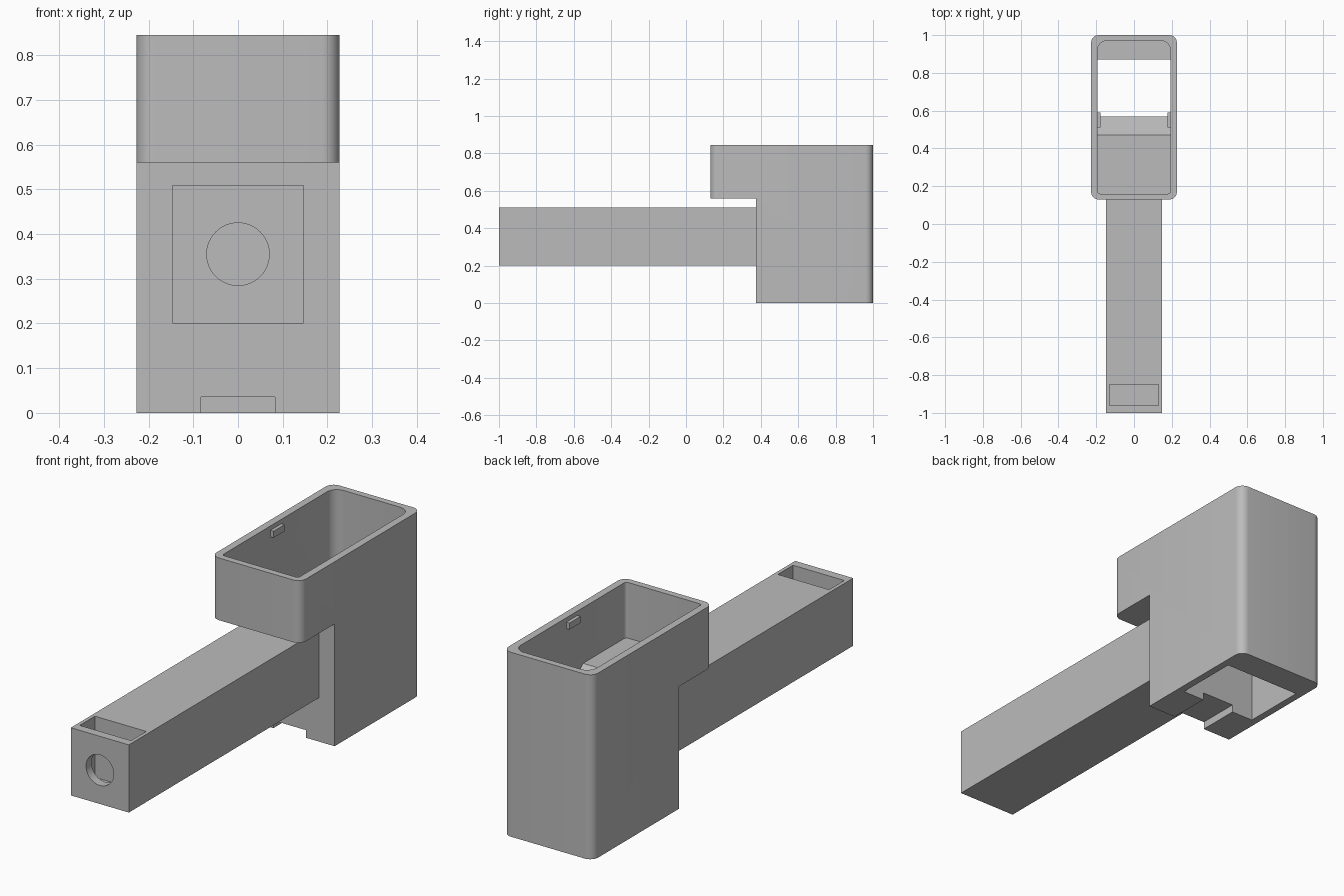
import bpy, bmesh, math
from mathutils import Vector

cube = bpy.data.objects.get("Cube")
if cube:
    bpy.data.objects.remove(cube, do_unlink=True)

grey = bpy.data.materials.new("plain_grey")
grey.use_nodes = True
COLOUR = (0.5, 0.5, 0.5, 1)
grey.diffuse_color = COLOUR
grey.node_tree.nodes["Principled BSDF"].inputs["Base Color"].default_value = COLOUR


def prism(name, profile, half_width, rounding=()):
    """Extrude a (y, z) profile along x; rounding lists (y, radius) of upright edges."""
    bm = bmesh.new()
    face = bm.faces.new([bm.verts.new((-half_width, y, z)) for y, z in profile])
    side = bmesh.ops.extrude_face_region(bm, geom=[face])["geom"]
    moved = [v for v in side if isinstance(v, bmesh.types.BMVert)]
    bmesh.ops.translate(bm, verts=moved, vec=Vector((2 * half_width, 0, 0)))
    for y, radius in rounding:
        edges = [e for e in bm.edges
                 if all(abs(v.co.y - y) < 0.001 for v in e.verts)
                 and abs(e.verts[0].co.z - e.verts[1].co.z) > 0.01]
        bmesh.ops.bevel(bm, geom=edges, offset=radius, segments=8,
                        profile=0.5, affect='EDGES')
    bmesh.ops.recalc_face_normals(bm, faces=bm.faces)
    mesh = bpy.data.meshes.new(name)
    bm.to_mesh(mesh)
    bm.free()
    mesh.materials.append(grey)
    obj = bpy.data.objects.new(name, mesh)
    bpy.context.collection.objects.link(obj)
    return obj


def block(name, half_width, y0, y1, z0, z1, rounding=()):
    return prism(name, [(y0, z0), (y1, z0), (y1, z1), (y0, z1)], half_width, rounding)


def select(obj):
    bpy.ops.object.select_all(action='DESELECT')
    obj.select_set(True)
    bpy.context.view_layer.objects.active = obj


def carve(obj, *cutters):
    for cutter in cutters:
        cutter.hide_render = True
        select(obj)
        mod = obj.modifiers.new("cut", 'BOOLEAN')
        mod.operation, mod.solver, mod.object = 'DIFFERENCE', 'EXACT', cutter
        bpy.ops.object.modifier_apply(modifier=mod.name)
        bpy.data.objects.remove(cutter, do_unlink=True)
    select(obj)
    bpy.ops.object.shade_smooth_by_angle(angle=math.radians(30))


# Rounded open-topped housing with an overhanging front
housing = block("housing", 0.227, 0.13, 1.0, 0, 0.845, [(0.13, 0.04), (1.0, 0.04)])
overhang_cut = block("overhang_cutter", 0.4, 0, 0.375, -0.1, 0.56)

# Hollow with a front shelf, a sloping lip and an opening through the base
hollow_profile = [(0.16, 0.59), (0.47, 0.59), (0.57, 0.49), (0.57, -0.1), (0.87, -0.1),
                  (0.87, 0.035), (0.97, 0.035), (0.97, 0.95), (0.16, 0.95)]
hollow = prism("hollow_cutter", hollow_profile, 0.193, [(0.16, 0.015), (0.97, 0.05)])

# Slot under the base, from the front to the opening
slot = block("slot_cutter", 0.083, 0.3, 0.6, -0.1, 0.035)
carve(housing, overhang_cut, hollow, slot)

# Small catches just below the rim
for side, label in ((1, "left"), (-1, "right")):
    catch = block(label + "_catch", 0.01, 0.51, 0.59, 0.795, 0.825)
    catch.location.x = side * 0.187

# Square arm with an end pocket and a round hole in its front
arm = block("arm", 0.147, -1.0, 0.375, 0.2, 0.51)
pocket = block("pocket_cutter", 0.13, -0.96, -0.85, 0.23, 0.6)
bpy.ops.mesh.primitive_cylinder_add(vertices=48, radius=0.07, depth=0.2,
                                    location=(0, -1.0, 0.355),
                                    rotation=(math.pi / 2, 0, 0))
hole = bpy.context.object
hole.name = "hole_cutter"
hole.data.materials.append(grey)
carve(arm, pocket, hole)
